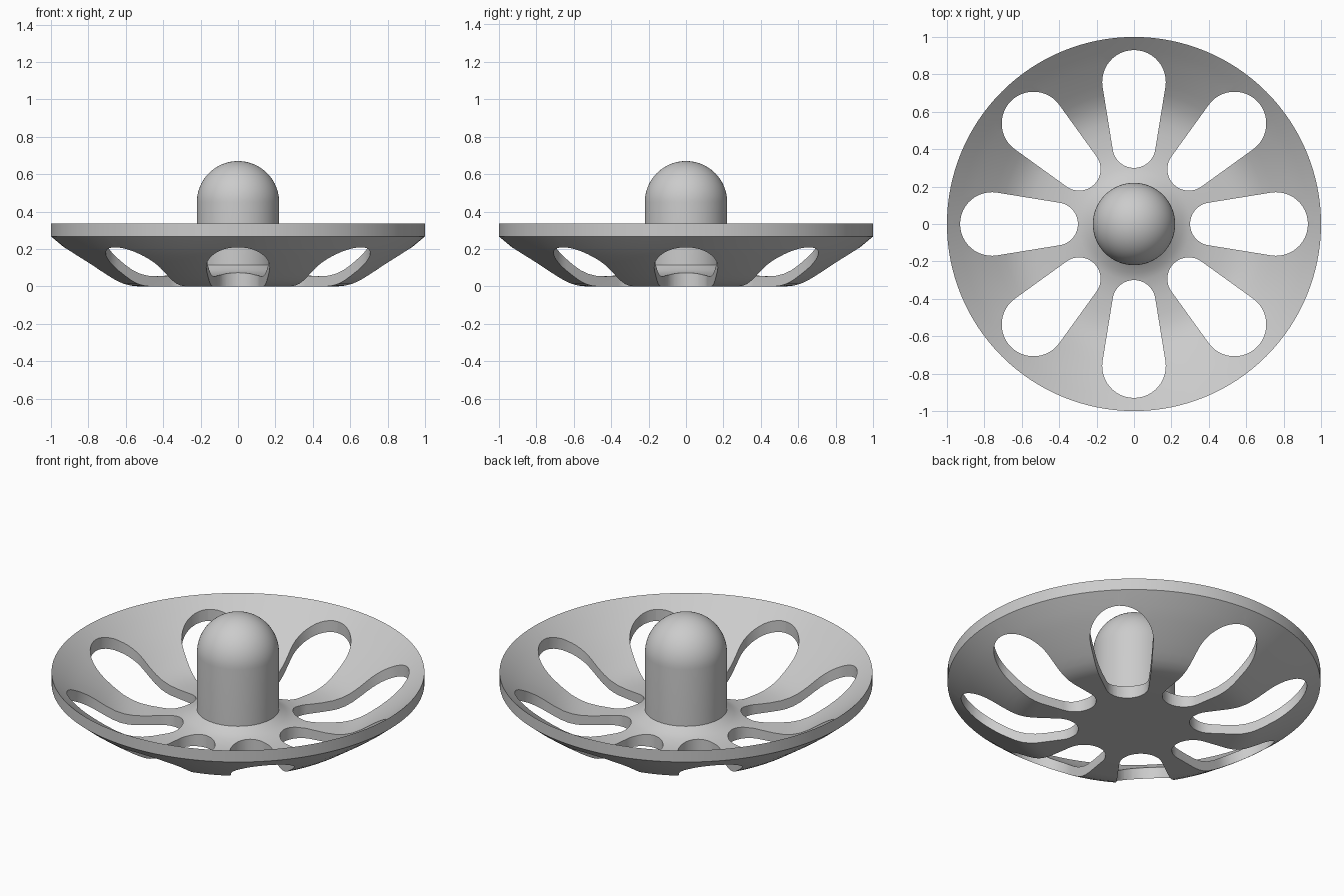
import bpy, bmesh
from math import sin, cos, asin, pi, radians
from mathutils import Matrix, Vector

cube = bpy.data.objects.get("Cube")
if cube:
    bpy.data.objects.remove(cube, do_unlink=True)

SEGMENTS = 128
SLOTS = 8

grey = bpy.data.materials.new("plain_grey")
grey.use_nodes = True
grey.diffuse_color = (0.6, 0.6, 0.6, 1)
grey.node_tree.nodes["Principled BSDF"].inputs["Base Color"].default_value = (0.6, 0.6, 0.6, 1)


def make_object(name, bm):
    bmesh.ops.recalc_face_normals(bm, faces=bm.faces)
    mesh = bpy.data.meshes.new(name)
    bm.to_mesh(mesh)
    bm.free()
    mesh.materials.append(grey)
    obj = bpy.data.objects.new(name, mesh)
    bpy.context.collection.objects.link(obj)
    return obj


# Dish and domed hub: one closed profile turned about z
underside = [(0, 0), (0.3, 0), (0.55, 0), (0.59, 0.004), (0.63, 0.014), (0.67, 0.032),
             (0.71, 0.056), (0.76, 0.088), (0.87, 0.164), (0.93, 0.209), (1, 0.267)]
upper_side = [(1, 0.335), (0.93, 0.277), (0.87, 0.229), (0.76, 0.15), (0.71, 0.115),
              (0.66, 0.086), (0.61, 0.067), (0.56, 0.057), (0.5, 0.054), (0.42, 0.056),
              (0.36, 0.061), (0.3, 0.073), (0.26, 0.088), (0.22, 0.115)]
hub_radius, dome_base = 0.22, 0.45
dome = [(hub_radius * cos(i * pi / 40), dome_base + hub_radius * sin(i * pi / 40))
        for i in range(20)] + [(0, dome_base + hub_radius)]

bm = bmesh.new()
points = [bm.verts.new((r, 0, z)) for r, z in underside + upper_side + dome]
edges = [bm.edges.new(pair) for pair in zip(points, points[1:])]
bmesh.ops.spin(bm, geom=points + edges, cent=(0, 0, 0), axis=(0, 0, 1),
               angle=2 * pi, steps=SEGMENTS)
bmesh.ops.remove_doubles(bm, verts=bm.verts, dist=0.0005)
dish = make_object("slotted_dish", bm)

# Slot cutters: tapered shapes with round ends, spaced about z
inner_y, inner_r = 0.415, 0.115
outer_y, outer_r = 0.76, 0.17
lean = asin((outer_r - inner_r) / (outer_y - inner_y))


def arc(centre_y, radius, start, end, steps=24):
    for i in range(steps + 1):
        a = start + (end - start) * i / steps
        yield Vector((radius * cos(a), centre_y + radius * sin(a), -0.2))


outline = list(arc(outer_y, outer_r, -lean, pi + lean))
outline += arc(inner_y, inner_r, pi + lean, 2 * pi - lean)

bm = bmesh.new()
for k in range(SLOTS):
    turn = Matrix.Rotation(2 * pi * k / SLOTS, 3, "Z")
    face = bm.faces.new([bm.verts.new(turn @ p) for p in outline])
    top = bmesh.ops.extrude_face_region(bm, geom=[face])["geom"]
    bmesh.ops.translate(bm, vec=(0, 0, 0.8),
                        verts=[g for g in top if isinstance(g, bmesh.types.BMVert)])
cutter = make_object("slot_cutter", bm)
cutter.hide_render = True

# Cut the slots and drop the cutter
cut = dish.modifiers.new("slots", "BOOLEAN")
cut.operation = "DIFFERENCE"
cut.solver = "EXACT"
cut.object = cutter
bpy.ops.object.select_all(action="DESELECT")
dish.select_set(True)
bpy.context.view_layer.objects.active = dish
bpy.ops.object.modifier_apply(modifier=cut.name)
bpy.data.objects.remove(cutter, do_unlink=True)
bpy.ops.object.shade_smooth_by_angle(angle=radians(30))
